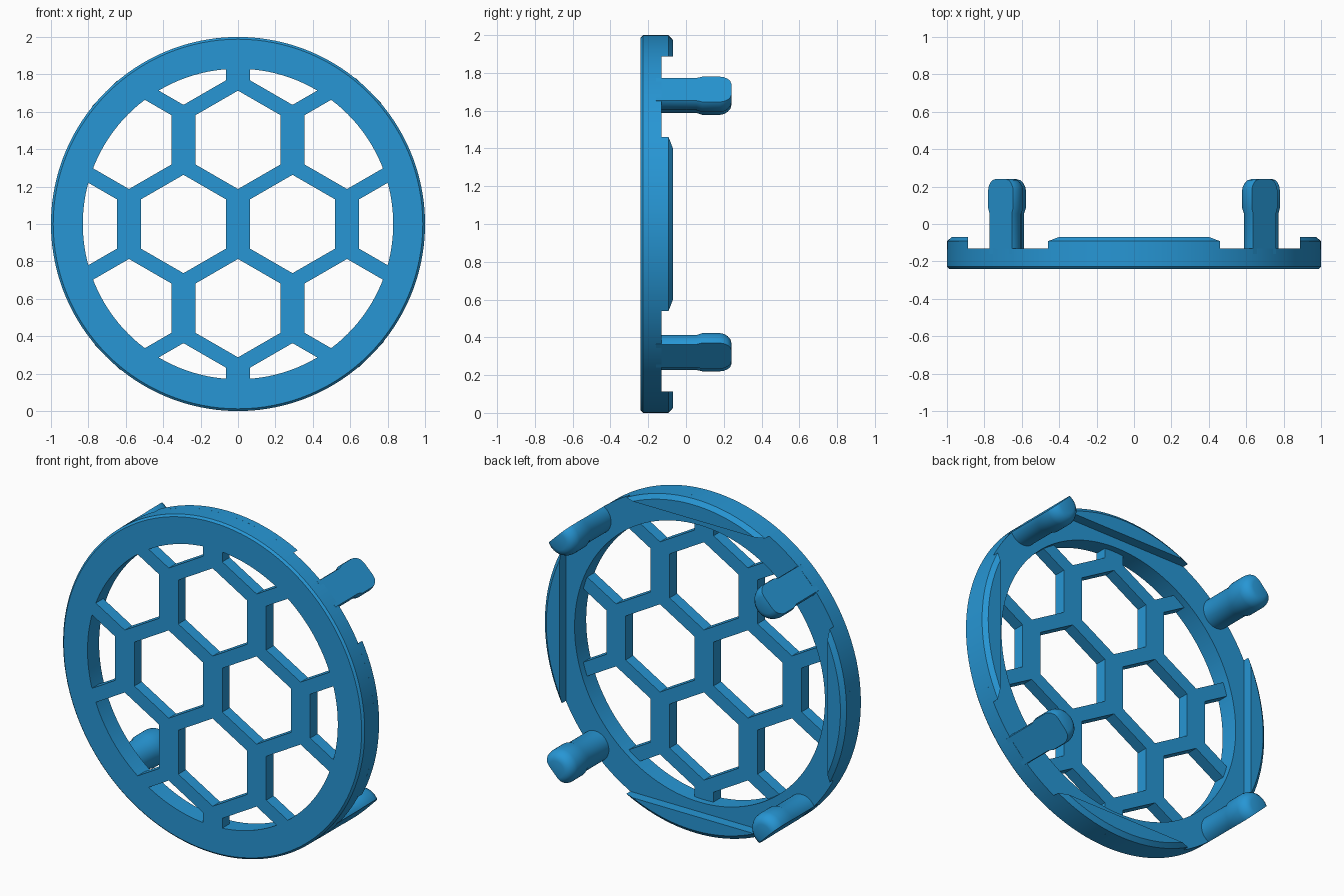
import bpy, bmesh, math

if "Cube" in bpy.data.objects:
    bpy.data.objects.remove(bpy.data.objects["Cube"])

blue = bpy.data.materials.new("bright_blue")
blue.diffuse_color = (0.02, 0.305, 0.66, 1)
blue.use_nodes = True
blue.node_tree.nodes["Principled BSDF"].inputs["Base Color"].default_value = blue.diffuse_color
CZ = 1.0  # height of the disc centre


def add_object(name, bm, smooth=True):
    bmesh.ops.recalc_face_normals(bm, faces=bm.faces)
    me = bpy.data.meshes.new(name)
    bm.to_mesh(me)
    bm.free()
    me.materials.append(blue)
    ob = bpy.data.objects.new(name, me)
    bpy.context.collection.objects.link(ob)
    if smooth:
        bpy.ops.object.select_all(action='DESELECT')
        ob.select_set(True)
        bpy.context.view_layer.objects.active = ob
        bpy.ops.object.shade_smooth_by_angle(angle=math.radians(30))
    return ob


def loft(bm, loops, closed=False):
    """Skin equal-length loops; cap the ends, or join last to first."""
    rings = [[bm.verts.new(p) for p in lp] for lp in loops]
    pairs = list(zip(rings, rings[1:]))
    if closed:
        pairs.append((rings[-1], rings[0]))
    else:
        bm.faces.new(rings[0])
        bm.faces.new(rings[-1])
    n = len(rings[0])
    for a, b in pairs:
        for i in range(n):
            j = (i + 1) % n
            bm.faces.new((a[i], a[j], b[j], b[i]))


def circle(r, y, n, cx=0.0, cz=CZ, start=0.0):
    return [(cx + r * math.cos(start + math.tau * i / n), y,
             cz + r * math.sin(start + math.tau * i / n)) for i in range(n)]


# Outer ring with a fine front chamfer
bm = bmesh.new()
profile = [(0.83, -0.24), (0.988, -0.24), (1.0, -0.228), (1.0, -0.13), (0.83, -0.13)]
loft(bm, [circle(r, y, 128) for r, y in profile], closed=True)
add_object("outer_ring", bm)

# Honeycomb grille: a thin disc with hexagonal holes
bm = bmesh.new()
loft(bm, [circle(0.835, -0.24, 128), circle(0.835, -0.17, 128)])
grille = add_object("honeycomb_grille", bm, False)

PITCH, ROW, HEX = 0.583, 0.45, 0.263
bm = bmesh.new()
for row in range(-2, 3):
    shift = 0.5 if row % 2 == 0 else 0.0
    for col in range(-2, 3):
        x, z = (col + shift) * PITCH, row * ROW
        if math.hypot(x, z) < 1.0:
            loft(bm, [circle(HEX, y, 6, x, CZ + z, math.pi / 6) for y in (-0.4, 0.0)])
cutter = add_object("hexagon_cutter", bm, False)
cutter.hide_render = True
cutter.hide_viewport = True
cut = grille.modifiers.new("holes", 'BOOLEAN')
cut.operation = 'DIFFERENCE'
cut.solver = 'EXACT'
cut.object = cutter
bpy.context.view_layer.objects.active = grille
bpy.ops.object.modifier_apply(modifier=cut.name)
bpy.data.objects.remove(cutter)

# Four raised rim lugs: circle segments with a chamfered outer edge
CHORD = 0.888
for k in range(4):
    bm = bmesh.new()
    loops = []
    for r, y in ((1.0, -0.135), (1.0, -0.092), (0.975, -0.07)):
        half = math.acos(CHORD / r)
        angles = [k * math.pi / 2 - half + 2 * half * i / 24 for i in range(25)]
        loops.append([(r * math.cos(a), y, CZ + r * math.sin(a)) for a in angles])
    loft(bm, loops)
    add_object(f"rim_lug_{k + 1}", bm)

# Four snap pegs, sliced flat on the side facing outward
peg = [(0.09, -0.16), (0.09, 0.055), (0.1, 0.085), (0.1, 0.18), (0.096, 0.2),
       (0.085, 0.22), (0.07, 0.234), (0.05, 0.24)]
for k in range(4):
    a = math.radians(45.6 + 90 * k)
    ca, sa = math.cos(a), math.sin(a)
    bm = bmesh.new()
    loft(bm, [circle(r, y, 48, 0.969 * ca, CZ + 0.969 * sa) for r, y in peg])
    res = bmesh.ops.bisect_plane(bm, geom=bm.verts[:] + bm.edges[:] + bm.faces[:],
                                 plane_co=(0.998 * ca, 0, CZ + 0.998 * sa),
                                 plane_no=(ca, 0, sa), clear_outer=True)
    edges = [e for e in res["geom_cut"] if isinstance(e, bmesh.types.BMEdge)]
    bmesh.ops.holes_fill(bm, edges=edges, sides=0)
    add_object(f"snap_peg_{k + 1}", bm)
